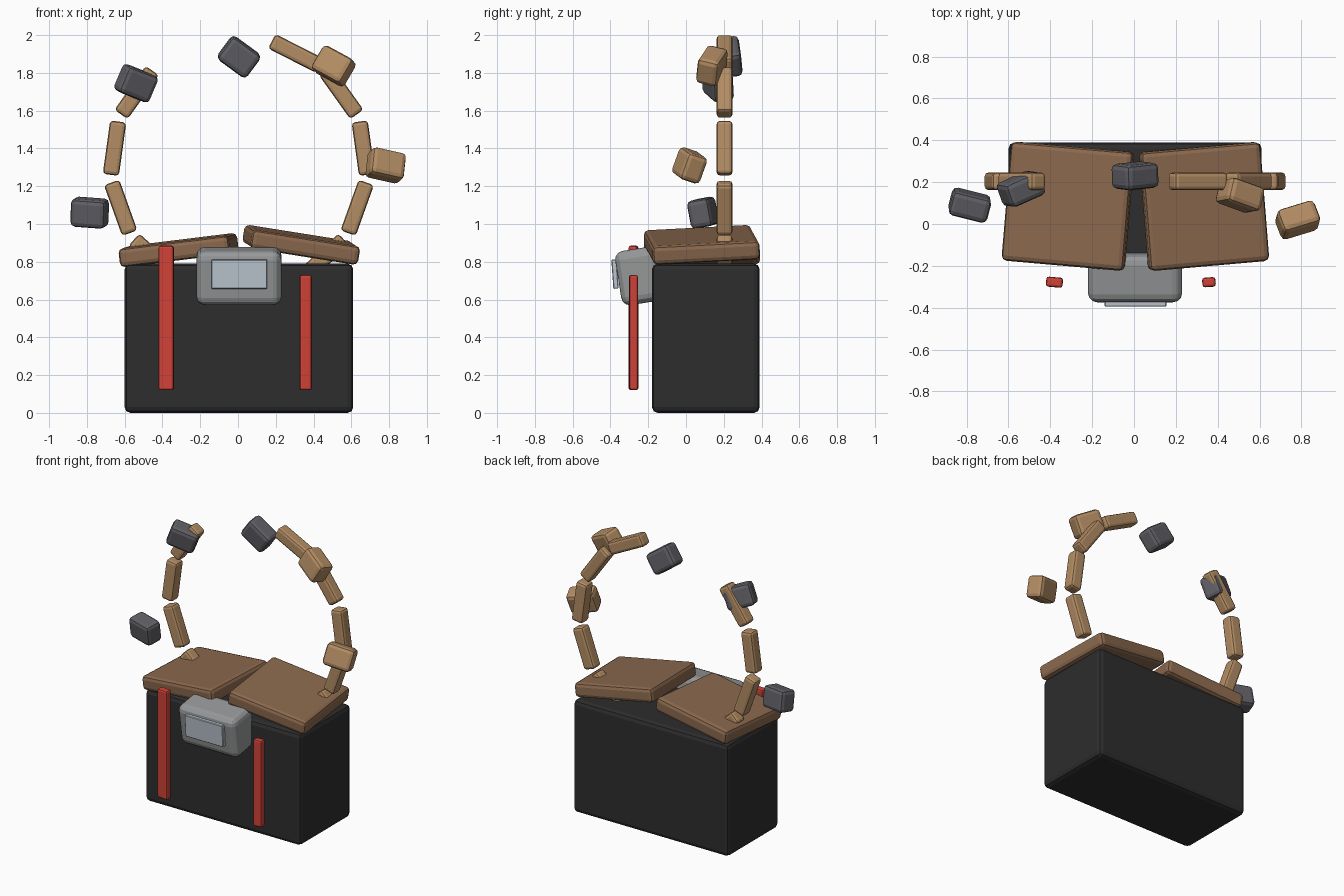
import bpy, math
from math import radians, cos, sin

if "Cube" in bpy.data.objects:
    bpy.data.objects.remove(bpy.data.objects["Cube"])


def material(name, rgb):
    # flat colour given as sRGB 0-255, stored linear
    lin = [(c / 255 / 12.92) if c < 11 else ((c / 255 + 0.055) / 1.055) ** 2.4 for c in rgb]
    m = bpy.data.materials.new(name)
    m.diffuse_color = (*lin, 1)
    m.use_nodes = True
    m.node_tree.nodes["Principled BSDF"].inputs["Base Color"].default_value = m.diffuse_color
    return m


BLACK = material("black case", (45, 45, 45))
BROWN = material("brown lid", (139, 105, 78))
WOOD = material("light wood", (180, 141, 100))
GREY = material("dark grey", (96, 95, 101))
SILVER = material("silver", (150, 152, 153))
PLATE = material("pale blue", (187, 198, 208))
RED = material("red", (208, 66, 56))


def box(name, loc, size, mat, rot=(0, 0, 0), bevel=0.02, segments=2):
    bpy.ops.mesh.primitive_cube_add(size=1, location=loc, rotation=[radians(a) for a in rot])
    ob = bpy.context.object
    ob.name = name
    ob.scale = size
    bpy.ops.object.transform_apply(location=False, rotation=False, scale=True)
    mod = ob.modifiers.new("rounded edges", 'BEVEL')
    mod.width = bevel
    mod.segments = segments
    ob.data.materials.append(mat)
    return ob


# main case
box("case", (0.005, 0.105, 0.395), (1.21, 0.57, 0.79), BLACK, bevel=0.03)

# two skewed lid panels
box("lid_left", (-0.315, 0.085, 0.862), (0.59, 0.57, 0.10), BROWN, (1.5, -7, -5), 0.025)
box("lid_right", (0.335, 0.084, 0.89), (0.58, 0.57, 0.10), BROWN, (3, 9, 5), 0.025)

# front clasp with its face plate
box("clasp", (0.005, -0.245, 0.725), (0.45, 0.23, 0.29), SILVER, (9, 0, 0), 0.045, 3)
box("clasp_plate", (0.007, -0.376, 0.735), (0.295, 0.028, 0.155), PLATE, (4, 0, 0), 0.004, 1)

# red upright bars
box("bar_left", (-0.38, -0.278, 0.503), (0.08, 0.048, 0.765), RED, (0, 0, -5), 0.012)
box("bar_right", (0.358, -0.278, 0.425), (0.064, 0.046, 0.61), RED, (0, 0, 4), 0.012)

# broken ring of handle segments; the last left one is missing
R, CX, CZ = 0.665, 0.005, 1.31
for side, label, count in ((1, "right", 5), (-1, "left", 4)):
    for i in range(count):
        phi = -47.3 + 27.6 * i
        a = radians(phi)
        box(f"ring_segment_{label}_{i}", (CX + side * R * cos(a), 0.204, CZ + R * sin(a)),
            (0.086, 0.084, 0.285), WOOD, (0, -side * phi, 0), 0.018)

# loose blocks around the ring
BLOCKS = [
    ("grey_block_low", GREY, (-0.785, 0.09, 1.06), (10, 4, -14)),
    ("grey_block_side", GREY, (-0.54, 0.168, 1.745), (12, 20, 24)),
    ("grey_block_top", GREY, (0.005, 0.23, 1.885), (8, 36, 6)),
    ("wood_block_top", WOOD, (0.507, 0.137, 1.837), (-15, 27, -20)),
    ("wood_block_side", WOOD, (0.782, 0.019, 1.31), (-17, 12, 17)),
]
for name, mat, loc, rot in BLOCKS:
    box(name, loc, (0.19, 0.12, 0.15), mat, rot, 0.025)
